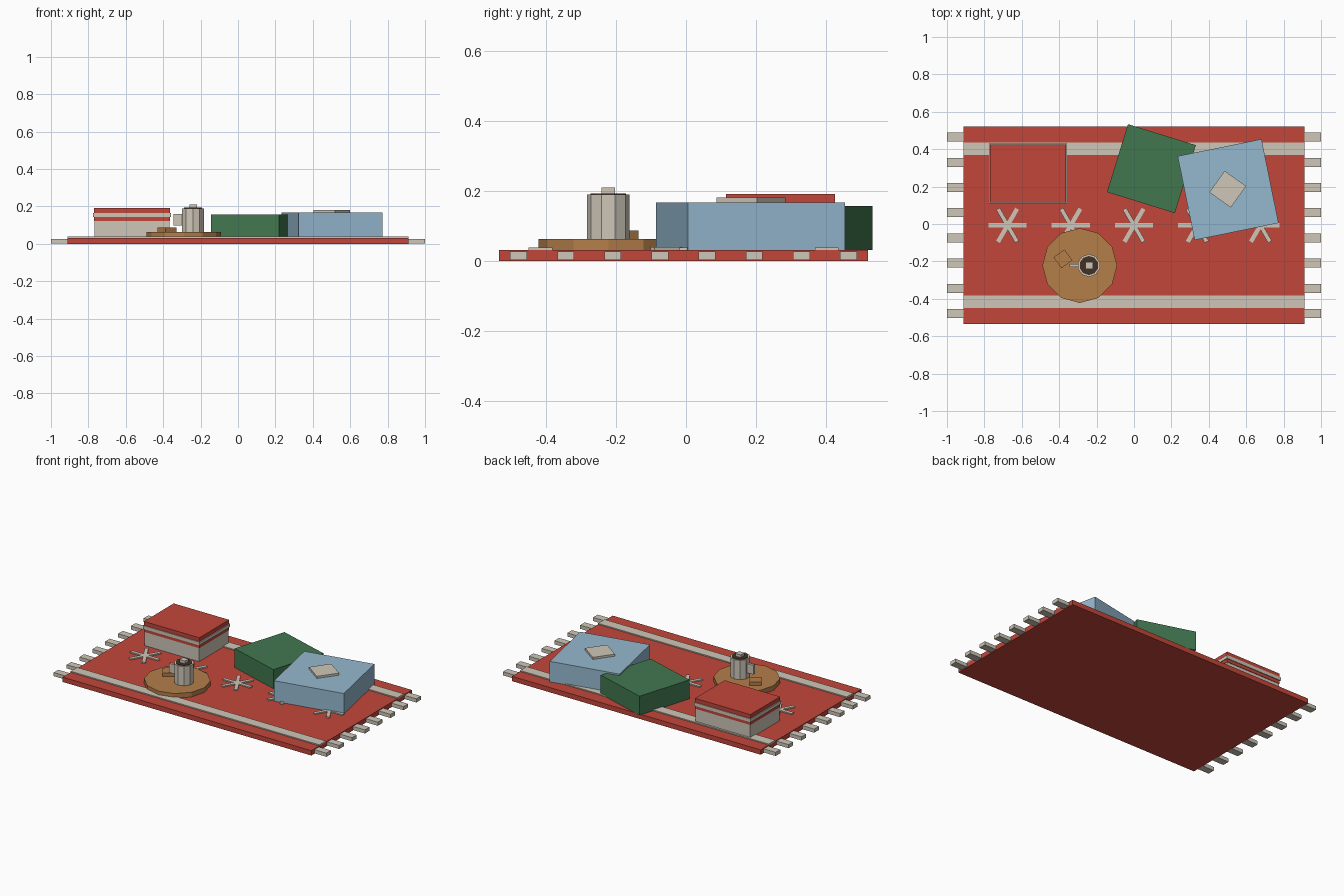
import bpy, bmesh, math
from mathutils import Matrix

if "Cube" in bpy.data.objects:
    bpy.data.objects.remove(bpy.data.objects["Cube"])


def material(name, rgb):
    m = bpy.data.materials.new(name)
    lin = [(c / 255 / 12.92 if c < 11 else ((c / 255 + 0.055) / 1.055) ** 2.4) for c in rgb]
    m.diffuse_color = (*lin, 1)
    m.use_nodes = True
    m.node_tree.nodes["Principled BSDF"].inputs["Base Color"].default_value = m.diffuse_color
    return m


RED = material("red wool", (194, 70, 58))
CREAM = material("cream", (206, 198, 184))
GREEN = material("green", (65, 119, 80))
BLUE = material("light blue", (148, 184, 206))
WOOD = material("wood", (179, 126, 73))
COCOA = material("dark cocoa", (68, 48, 36))


def finish(name, bm, mat):
    bmesh.ops.recalc_face_normals(bm, faces=bm.faces)
    me = bpy.data.meshes.new(name)
    bm.to_mesh(me)
    bm.free()
    me.materials.append(mat)
    ob = bpy.data.objects.new(name, me)
    bpy.context.collection.objects.link(ob)
    return ob


def add_box(bm, cx, cy, sx, sy, z0, z1, angle=0):
    mat = (Matrix.Translation((cx, cy, (z0 + z1) / 2))
           @ Matrix.Rotation(angle, 4, 'Z')
           @ Matrix.Diagonal((sx, sy, z1 - z0, 1)))
    bmesh.ops.create_cube(bm, size=1, matrix=mat)


def box(name, mat, *dims):
    bm = bmesh.new()
    add_box(bm, *dims)
    return finish(name, bm, mat)


def disc(name, mat, cx, cy, r, z0, z1, sides):
    # prism with one corner pointing along +y
    bm = bmesh.new()
    m = Matrix.Translation((cx, cy, (z0 + z1) / 2)) @ Matrix.Rotation(math.pi / 2, 4, 'Z')
    bmesh.ops.create_cone(bm, cap_ends=True, segments=sides, radius1=r, radius2=r,
                          depth=z1 - z0, matrix=m)
    # make sure a corner sits on +y
    top = max(v.co.y for v in bm.verts) - cy
    if top < r * 0.999:
        bmesh.ops.rotate(bm, verts=bm.verts, cent=(cx, cy, 0),
                         matrix=Matrix.Rotation(math.pi / sides, 3, 'Z'))
    return finish(name, bm, mat)


RUG_Y = -0.007   # rug centre
TOP = 0.032      # rug surface height

# Rug, border stripes and fringe
box("rug", RED, 0, RUG_Y, 1.824, 1.054, 0, TOP)
for side, label in ((-1, "front"), (1, "back")):
    box(label + "_stripe", CREAM, 0, RUG_Y + side * 0.409, 1.824, 0.068, TOP - 0.002, 0.039)
for side, label in ((-1, "left"), (1, "right")):
    bm = bmesh.new()
    for i in range(8):
        add_box(bm, side * 0.954, RUG_Y + (i - 3.5) * 0.1347, 0.092, 0.048, 0.003, 0.027)
    finish(label + "_fringe", bm, CREAM)

# Snowflake motifs: three crossed bars each
for i in range(5):
    bm = bmesh.new()
    for k in range(3):
        add_box(bm, (i - 2) * 0.338, RUG_Y, 0.204, 0.023, TOP - 0.002, 0.0395 + k * 0.0003,
                k * math.pi / 3)
    finish("snowflake_%d" % (i + 1), bm, CREAM)

# Gift box with lid and ribbon band
box("gift_body", CREAM, -0.567, 0.27, 0.40, 0.306, TOP, 0.13)
box("gift_lid", RED, -0.567, 0.27, 0.406, 0.312, 0.123, 0.192)
box("gift_ribbon", CREAM, -0.567, 0.27, 0.416, 0.322, 0.144, 0.166)

# Cushions
box("green_cushion", GREEN, 0.093, 0.296, 0.38, 0.38, TOP, 0.158, -0.3)
box("blue_cushion", BLUE, 0.503, 0.184, 0.458, 0.458, TOP, 0.168, 0.2)
box("cushion_patch", CREAM, 0.501, 0.186, 0.141, 0.141, 0.165, 0.182, -0.62)

# Serving board, mug of cocoa and biscuit
disc("serving_board", WOOD, -0.29, -0.222, 0.2, TOP, 0.063, 12)
disc("mug", CREAM, -0.241, -0.222, 0.061, 0.063, 0.19, 10)
disc("cocoa", COCOA, -0.241, -0.222, 0.051, 0.187, 0.193, 10)
box("mug_handle", CREAM, -0.315, -0.222, 0.06, 0.016, 0.099, 0.16)
box("marshmallow", CREAM, -0.24, -0.222, 0.04, 0.038, 0.19, 0.211)
box("biscuit", WOOD, -0.38, -0.186, 0.072, 0.072, 0.062, 0.087, 0.63)
